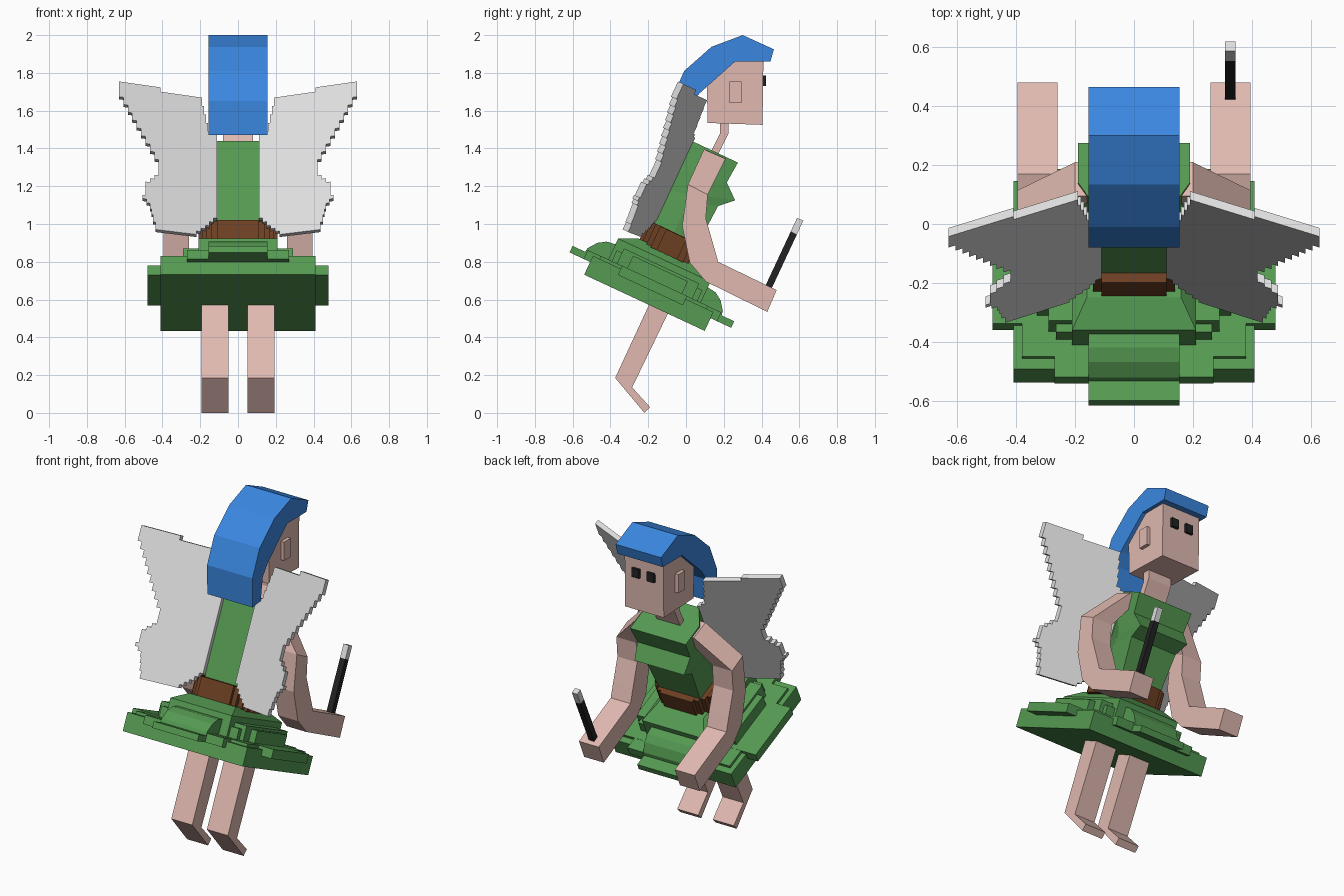
import bpy, bmesh, math

if "Cube" in bpy.data.objects:
    bpy.data.objects.remove(bpy.data.objects["Cube"])

TILT = math.radians(25)
C, S = math.cos(TILT), math.sin(TILT)


def material(name, rgb):
    lin = [((c / 255 + 0.055) / 1.055) ** 2.4 for c in rgb]
    m = bpy.data.materials.new(name)
    m.diffuse_color = (*lin, 1)
    m.use_nodes = True
    m.node_tree.nodes["Principled BSDF"].inputs["Base Color"].default_value = m.diffuse_color
    return m


GREEN = material("green_cloth", (85, 154, 82))
SKIN = material("skin", (224, 185, 176))
BLUE = material("blue_hair", (58, 135, 224))
BROWN = material("brown_belt", (107, 63, 34))
BLACK = material("black", (34, 34, 34))
WHITE = material("pale_wing", (222, 222, 222))


def loc(x, f, u):
    """Point in the leaning body frame: f = forward, u = up along the body."""
    return (x, -0.22 + C * f + S * u, 0.583 - S * f + C * u)


def build(name, parts, mat, mirror=False):
    """Each part is a list of rings, joined in order and capped."""
    bm = bmesh.new()
    for rings in parts:
        vs = [[bm.verts.new(p) for p in r] for r in rings]
        n = len(vs[0])
        for a, b in zip(vs, vs[1:]):
            for i in range(n):
                j = (i + 1) % n
                bm.faces.new((a[i], a[j], b[j], b[i]))
        bm.faces.new(vs[0][::-1])
        bm.faces.new(vs[-1])
    bmesh.ops.recalc_face_normals(bm, faces=bm.faces[:])
    me = bpy.data.meshes.new(name)
    bm.to_mesh(me)
    bm.free()
    me.materials.append(mat)
    ob = bpy.data.objects.new(name, me)
    bpy.context.collection.objects.link(ob)
    if mirror:
        ob.modifiers.new("mirror", "MIRROR").use_clip = False
    return ob


def prism(x0, x1, profile):
    """Side profile (y, z) extruded across x."""
    return [[(x, y, z) for y, z in profile] for x in (x0, x1)]


def slab(hx, hf, u0, u1):
    """Box centred in the leaning body frame."""
    return [[loc(x, f, u) for x, f in ((-hx, -hf), (hx, -hf), (hx, hf), (-hx, hf))]
            for u in (u0, u1)]


def lean_prism(hx, profile):
    return [[loc(x, f, u) for f, u in profile] for x in (-hx, hx)]


# Skirt: square base, stepped round brim, stepped upper tier
build("skirt_base", [slab(0.41, 0.352, 0, 0.11)], GREEN)
build("skirt_brim", [slab(hx, hf, 0.074, 0.128 - 0.001 * i) for i, (hx, hf) in enumerate(
    ((0.48, 0.19), (0.38, 0.313), (0.27, 0.39)))] + [slab(0.155, 0.472, 0.074, 0.112)], GREEN)
build("skirt_tier", [slab(0.33, 0.16, 0.1, 0.2), slab(0.29, 0.22, 0.1, 0.215),
                     slab(0.265, 0.25, 0.1, 0.19)], GREEN)

# Rounded roll running front to back over the skirt
half = [(0.40, 0.10), (0.395, 0.135), (0.36, 0.182), (0.318, 0.209), (0.26, 0.217)]
build("skirt_roll", [lean_prism(0.155, half + [(-f, u) for f, u in half[::-1]])], GREEN)

# Sloped hip block
hip = [[loc(sx * hx, sf * hf, u) for sx, sf in ((-1, -1), (1, -1), (1, 1), (-1, 1))]
       for hx, hf, u in ((0.21, 0.27, 0.1), (0.21, 0.27, 0.249), (0.16, 0.17, 0.295))]
build("skirt_hip", [hip], GREEN)

# Belt: stepped round disc
build("belt", [slab(hx, hf, 0.28, 0.406 - 0.001 * i) for i, (hx, hf) in enumerate(
    ((0.11, 0.165), (0.14, 0.147), (0.17, 0.122), (0.19, 0.095), (0.21, 0.06)))], BROWN)

# Torso: narrow back, wide chest with a stepped front
rows = []
for t, fy, fz, w in ((0, 0.05, 0.87, 0.14), (0.3, 0.17, 1.095, 0.16), (0.4, 0.26, 1.125, 0.17),
                     (0.65, 0.216, 1.22, 0.18), (1, 0.275, 1.325, 0.19)):
    by, bz = -0.17 + 0.2 * t, 1.0 + 0.44 * t
    my, mz = by + (fy - by) * 0.45, bz + (fz - bz) * 0.45
    rows.append([(-0.11, by, bz), (0.11, by, bz), (w, my, mz),
                 (w, fy, fz), (-w, fy, fz), (-w, my, mz)])
build("torso", [rows], GREEN)

# Neck, head, ears, eyes
build("neck", [prism(-0.08, 0.08, [(0.12, 1.36), (0.18, 1.48), (0.18, 1.56), (0.225, 1.56),
                                   (0.225, 1.48), (0.165, 1.36)])], SKIN)
build("head", [prism(-0.132, 0.132, [(0.115, 1.535), (0.405, 1.525), (0.41, 1.88),
                                     (0.26, 1.88), (0.11, 1.74)])], SKIN)
build("ears", [prism(0.12, 0.154, [(0.23, 1.64), (0.295, 1.64), (0.295, 1.755),
                                   (0.23, 1.755)])], SKIN, True)
build("eyes", [prism(0.026, 0.076, [(0.40, 1.73), (0.424, 1.73), (0.424, 1.785),
                                    (0.40, 1.785)])], BLACK, True)

# Hair: one swept cap hanging down the back
build("hair", [prism(-0.155, 0.155, [
    (0.465, 1.925), (0.30, 2.0), (0.135, 1.938), (-0.01, 1.81), (-0.08, 1.65), (-0.078, 1.47),
    (0.0, 1.48), (0.02, 1.62), (0.07, 1.69), (0.26, 1.86), (0.447, 1.86)])], BLUE)

# Arms: rings of back point, front point and the x range
arm = []
for (by, bz), (fy, fz), x0, x1 in (((0.095, 1.395), (0.21, 1.345), 0.12, 0.20),
                                   ((0.01, 1.21), (0.115, 1.155), 0.26, 0.395),
                                   ((-0.02, 0.99), (0.105, 1.03), 0.26, 0.395),
                                   ((0.02, 0.795), (0.145, 0.89), 0.26, 0.395),
                                   ((0.105, 0.695), (0.17, 0.80), 0.26, 0.395),
                                   ((0.43, 0.535), (0.48, 0.65), 0.26, 0.395)):
    arm.append([(x0, by, bz), (x1, by, bz), (x1, fy, fz), (x0, fy, fz)])
build("arms", [arm], SKIN, True)

# Legs with pointed feet
build("legs", [prism(0.05, 0.193, [(-0.16, 0.65), (-0.375, 0.185), (-0.22, 0.0),
                                   (-0.19, 0.03), (-0.285, 0.135), (-0.06, 0.60)])], SKIN, True)


# Wand in one hand
def wand(name, a, b, mat):
    rings = []
    for d in (a, b):
        y, z = 0.425 + S * d, 0.64 + C * d
        rings.append([(0.327 + sx * 0.018, y + sy * 0.018 * C, z - sy * 0.018 * S)
                      for sx, sy in ((-1, -1), (1, -1), (1, 1), (-1, 1))])
    build(name, [rings], mat)


wand("wand_stick", 0, 0.345, BLACK)
wand("wand_tip", 0.345, 0.425, WHITE)


# Wings: outline of (x, u, steps to the next point), swept back and stepped
outline = [(0.11, 0.89, 2), (0.16, 0.92, 4), (0.20, 1.112, 0), (0.41, 1.112, 1),
           (0.42, 1.137, 0), (0.63, 1.137, 0), (0.63, 1.09, 9), (0.42, 0.713, 0),
           (0.42, 0.645, 3), (0.49, 0.574, 1), (0.505, 0.495, 2), (0.465, 0.451, 2),
           (0.45, 0.388, 2), (0.425, 0.303, 0), (0.22, 0.308, 3), (0.15, 0.369, 2),
           (0.11, 0.42, 0)]
path = []
for i, (x, u, n) in enumerate(outline):
    path.append((x, u))
    nx, nu, _ = outline[(i + 1) % len(outline)]
    for k in range(n):
        xa, xb = x + (nx - x) * k / n, x + (nx - x) * (k + 1) / n
        ua, ub = u + (nu - u) * k / n, u + (nu - u) * (k + 1) / n
        path.append((xa, ub))
        if k < n - 1:
            path.append((xb, ub))
build("wings", [[[loc(x, -0.12 - 0.34 * x + t, u) for x, u in path] for t in (0, 0.032)]],
      WHITE, True)
